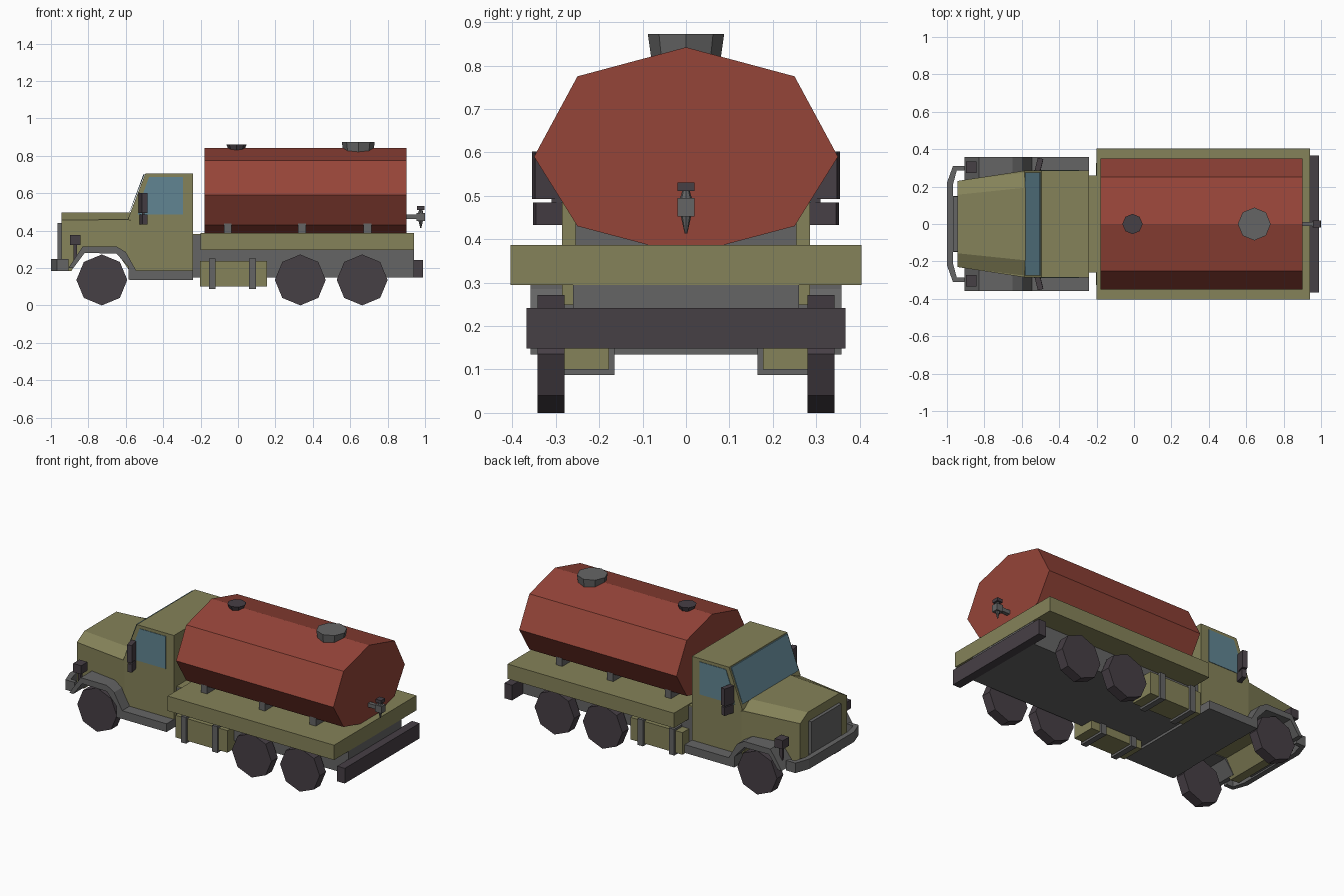
import bpy, bmesh, math
from mathutils import Matrix, Vector

cube = bpy.data.objects.get("Cube")
if cube:
    bpy.data.objects.remove(cube)


def material(name, rgb):
    m = bpy.data.materials.new(name)
    m.use_nodes = True
    m.diffuse_color = (*rgb, 1)
    bsdf = m.node_tree.nodes["Principled BSDF"]
    bsdf.inputs["Base Color"].default_value = (*rgb, 1)
    bsdf.inputs["Roughness"].default_value = 0.8
    return m


OLIVE = material("olive paint", (0.235, 0.225, 0.1))
RED = material("red tank paint", (0.3, 0.058, 0.04))
GREY = material("grey metal", (0.13, 0.13, 0.13))
DARK = material("dark rubber", (0.062, 0.05, 0.06))
GLASS = material("blue glass", (0.12, 0.235, 0.29))


def finish(name, bm, mat):
    bmesh.ops.recalc_face_normals(bm, faces=bm.faces)
    mesh = bpy.data.meshes.new(name)
    bm.to_mesh(mesh)
    bm.free()
    mesh.materials.append(mat)
    ob = bpy.data.objects.new(name, mesh)
    bpy.context.collection.objects.link(ob)
    return ob


def box(name, mat, x, y, z, turn=0):
    """Box between (low, high) pairs, optionally turned about z."""
    bm = bmesh.new()
    bmesh.ops.create_cube(bm, size=1)
    centre = Vector([sum(r) / 2 for r in (x, y, z)])
    size = [r[1] - r[0] for r in (x, y, z)]
    bm.transform(Matrix.Translation(centre) @ Matrix.Rotation(turn, 4, 'Z')
                 @ Matrix.Diagonal((*size, 1)))
    return finish(name, bm, mat)


def prism(name, mat, points, axis, low, high):
    """Extrude a 2D outline along one axis."""
    bm = bmesh.new()

    def place(p, d):
        co = list(p)
        co.insert("xyz".index(axis), d)
        return bm.verts.new(co)
    a = [place(p, low) for p in points]
    b = [place(p, high) for p in points]
    bm.faces.new(a)
    bm.faces.new(b[::-1])
    for i in range(len(a)):
        j = (i + 1) % len(a)
        bm.faces.new((a[i], a[j], b[j], b[i]))
    return finish(name, bm, mat)


def drum(name, mat, centre, r1, r2, depth, sides=8, axis='z'):
    bm = bmesh.new()
    bmesh.ops.create_cone(bm, cap_ends=True, segments=sides,
                          radius1=r1, radius2=r2, depth=depth)
    if axis == 'y':
        bm.transform(Matrix.Rotation(math.pi / 2, 4, 'X'))
    bm.transform(Matrix.Translation(centre))
    return finish(name, bm, mat)


def mirrored(ob):
    """Mirror a side part across the length of the truck."""
    mod = ob.modifiers.new("other side", 'MIRROR')
    mod.use_axis = (False, True, False)
    mod.use_mirror_merge = False
    return ob


# Tank with cradles and hatches
half = [(0.08, 0.385), (0.25, 0.43), (0.35, 0.59), (0.25, 0.775)]
outline = half + [(0, 0.842)] + [(-y, z) for y, z in reversed(half)]
prism("tank", RED, outline, 'x', -0.18, 0.9)
for x in (-0.055, 0.342, 0.692):
    box("tank_cradle", GREY, (x - 0.021, x + 0.021), (-0.255, 0.255), (0.38, 0.437))
drum("small_hatch", DARK, (-0.008, 0, 0.842), 0.04, 0.054, 0.036)
drum("large_hatch", GREY, (0.643, 0, 0.845), 0.08, 0.088, 0.055)

# Drain valve on the tank end
box("valve_pipe", GREY, (0.9, 0.96), (-0.012, 0.012), (0.463, 0.487))
box("valve_body", GREY, (0.955, 1), (-0.02, 0.02), (0.452, 0.495))
drum("valve_stem", GREY, (0.977, 0, 0.503), 0.014, 0.008, 0.02)
box("valve_knob", DARK, (0.958, 0.996), (-0.02, 0.02), (0.511, 0.531))
drum("valve_spout", GREY, (0.977, 0, 0.433), 0.003, 0.012, 0.04)

# Flat bed, chassis and rear bumper
box("bed", OLIVE, (-0.2, 0.942), (-0.404, 0.404), (0.295, 0.387))
box("chassis", GREY, (-0.24, 0.94), (-0.26, 0.26), (0.15, 0.297))
box("cab_link", GREY, (-0.24, -0.2), (-0.26, 0.26), (0.29, 0.376))
box("cab_link_cover", OLIVE, (-0.24, -0.2), (-0.26, 0.26), (0.376, 0.382))
box("rear_bumper", DARK, (0.937, 0.99), (-0.367, 0.367), (0.148, 0.242))

# Side storage boxes with straps
mirrored(box("side_box", OLIVE, (-0.203, 0.155), (0.177, 0.325), (0.1, 0.237)))
for x in (-0.138, 0.077):
    mirrored(box("box_strap", GREY, (x - 0.018, x + 0.018), (0.165, 0.338), (0.087, 0.25)))

# Wheels
for x in (-0.728, 0.333, 0.664):
    mirrored(drum("wheel", DARK, (x, 0.311, 0.136), 0.136, 0.136, 0.062, axis='y'))

# Cab
prism("cab", OLIVE, [(-0.585, 0.185), (-0.24, 0.185), (-0.24, 0.706), (-0.495, 0.706),
                     (-0.585, 0.47)], 'y', -0.285, 0.285)
prism("windscreen", GLASS, [(-0.58, 0.495), (-0.499, 0.702), (-0.505, 0.702), (-0.582, 0.495)],
      'y', -0.275, 0.275)
mirrored(prism("side_window", GLASS, [(-0.535, 0.485), (-0.295, 0.485), (-0.295, 0.687),
                                      (-0.475, 0.687), (-0.522, 0.56)], 'y', 0.28, 0.288))


# Bonnet: tapered nose with wheel arch cut-out, then a chamfered lid
def nose_width(x):
    return 0.23 + 0.055 * (x + 0.945) / 0.36


nose = prism("nose", OLIVE, [(-0.945, 0.185), (-0.89, 0.185), (-0.83, 0.285), (-0.65, 0.285),
                             (-0.58, 0.185), (-0.58, 0.46), (-0.945, 0.455)], 'y', -1, 1)
for v in nose.data.vertices:
    v.co.y *= nose_width(v.co.x)
lid = prism("bonnet_lid", OLIVE, [(-1, 0.455), (1, 0.455), (0.68, 0.497), (-0.68, 0.497)],
            'x', -0.945, -0.575)
for v in lid.data.vertices:
    v.co.y *= nose_width(v.co.x)
box("grille", GREY, (-0.965, -0.94), (-0.148, 0.148), (0.2, 0.44))

# Mudguards and running boards
mirrored(prism("mudguard", GREY, [
    (-0.907, 0.2), (-0.83, 0.315), (-0.65, 0.315), (-0.6, 0.285), (-0.545, 0.187),
    (-0.545, 0.137), (-0.585, 0.137), (-0.585, 0.205), (-0.65, 0.277), (-0.82, 0.28),
    (-0.88, 0.2)], 'y', 0.2, 0.358))
box("running_board", GREY, (-0.58, -0.24), (-0.358, 0.358), (0.135, 0.186))

# Wrap-around front bumper
prism("front_bumper", GREY, [
    (-0.905, 0.31), (-0.968, 0.31), (-1, 0.22), (-1, -0.22), (-0.968, -0.31), (-0.905, -0.31),
    (-0.905, -0.285), (-0.948, -0.285), (-0.968, -0.21), (-0.968, 0.21), (-0.948, 0.285),
    (-0.905, 0.285)], 'z', 0.185, 0.247)
box("bumper_mount", GREY, (-0.97, -0.94), (-0.15, 0.15), (0.195, 0.24))

# Headlamps and door mirrors
mirrored(box("headlamp", DARK, (-0.898, -0.843), (0.272, 0.334), (0.322, 0.376)))
mirrored(box("headlamp_stem", DARK, (-0.88, -0.862), (0.294, 0.312), (0.24, 0.325)))
mirrored(box("door_mirror", DARK, (-0.523, -0.493), (0.284, 0.352), (0.493, 0.602), turn=-0.25))
mirrored(box("small_mirror", DARK, (-0.52, -0.492), (0.285, 0.35), (0.433, 0.485), turn=-0.25))
mirrored(box("mirror_arm", DARK, (-0.512, -0.5), (0.28, 0.31), (0.48, 0.5)))
